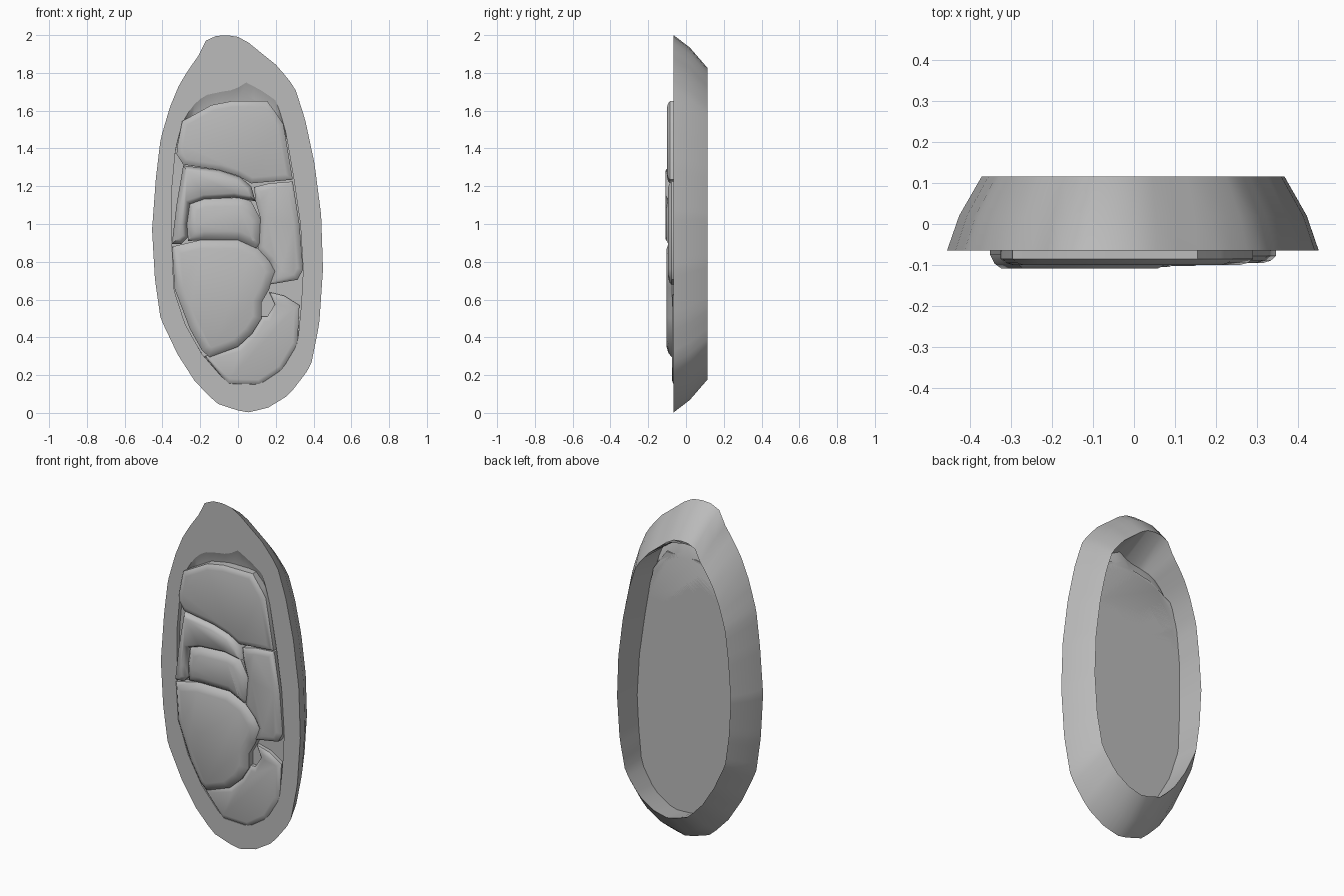
import bpy, bmesh, math
from mathutils import Vector

if "Cube" in bpy.data.objects:
    bpy.data.objects.remove(bpy.data.objects["Cube"])

grey = bpy.data.materials.new("plain grey")
grey.diffuse_color = (0.5, 0.5, 0.5, 1)
grey.use_nodes = True
grey.node_tree.nodes["Principled BSDF"].inputs["Base Color"].default_value = grey.diffuse_color
CENTRE = (0.0, 0.97)
N = 112

OUTER = [(-.045, 2.0), (-.125, 1.995), (-.19, 1.96), (-.21, 1.89), (-.26, 1.82), (-.31, 1.74),
         (-.36, 1.62), (-.41, 1.45), (-.435, 1.24), (-.455, .97), (-.44, .71), (-.41, .5),
         (-.32, .31), (-.23, .17), (-.115, .05), (.04, 0), (.155, .025), (.27, .095),
         (.385, .245), (.43, .47), (.45, .76), (.44, 1.05), (.405, 1.32), (.355, 1.555),
         (.3, 1.725), (.205, 1.84), (.105, 1.92), (.025, 1.985)]
HOLE = [(.045, 1.75), (-.02, 1.71), (-.09, 1.7), (-.18, 1.68), (-.245, 1.62), (-.295, 1.535),
        (-.33, 1.4), (-.35, 1.185), (-.35, .92), (-.34, .655), (-.28, .47), (-.19, .31),
        (-.055, .155), (.115, .15), (.235, .23), (.315, .365), (.335, .575), (.345, .76),
        (.33, 1.0), (.295, 1.24), (.25, 1.5), (.205, 1.65), (.135, 1.7)]


def polar(outline):
    """Resample an outline at N equal angles about the centre."""
    pts = [(x - CENTRE[0], z - CENTRE[1]) for x, z in outline]
    result = []
    for i in range(N):
        a = 2 * math.pi * i / N
        dx, dz = math.cos(a), math.sin(a)
        best = 0
        for (ax, az), (bx, bz) in zip(pts, pts[1:] + pts[:1]):
            sa, sb = dx * az - dz * ax, dx * bz - dz * bx
            if sa * sb <= 0 and sa != sb:
                t = sa / (sa - sb)
                best = max(best, dx * (ax + t * (bx - ax)) + dz * (az + t * (bz - az)))
        result.append((CENTRE[0] + best * dx, CENTRE[1] + best * dz))
    return result


def finish(bm, name, angle):
    bmesh.ops.recalc_face_normals(bm, faces=bm.faces)
    mesh = bpy.data.meshes.new(name)
    bm.to_mesh(mesh)
    bm.free()
    mesh.materials.append(grey)
    obj = bpy.data.objects.new(name, mesh)
    bpy.context.collection.objects.link(obj)
    bpy.ops.object.select_all(action='DESELECT')
    obj.select_set(True)
    bpy.context.view_layer.objects.active = obj
    bpy.ops.object.shade_smooth_by_angle(angle=math.radians(angle))
    return obj


def loft(name, rings, closed=False, cap=False, angle=50):
    """Skin a list of (outline, y) rings."""
    bm = bmesh.new()
    loops = [[bm.verts.new((x, y, z)) for x, z in pts] for pts, y in rings]
    for a, b in zip(loops, loops[1:] + (loops[:1] if closed else [])):
        for i in range(N):
            j = (i + 1) % N
            bm.faces.new((a[i], a[j], b[j], b[i]))
    if cap:
        bm.faces.new(loops[-1])
    return finish(bm, name, angle)


def scaled(pts, sx, sz):
    return [(x * sx, 1.003 + (z - 1.003) * sz) for x, z in pts]


def plate(name, outline, front, edge, back=-.04, inset=.03):
    """Flat-backed plate with a softly pillowed front."""
    bm = bmesh.new()
    face = bm.faces.new([bm.verts.new((x, back, z)) for x, z in outline])
    face.normal_update()
    if face.normal.y > 0:
        face.normal_flip()
    ext = bmesh.ops.extrude_face_region(bm, geom=[face], use_keep_orig=True)
    top = [g for g in ext['geom'] if isinstance(g, bmesh.types.BMFace)][0]
    for v in top.verts:
        v.co.y = edge
    top.normal_update()
    # two shrinking steps round the edge over
    for k, share in ((.4, .65), (.6, 1.0)):
        bmesh.ops.inset_region(bm, faces=[top], thickness=inset * k, use_even_offset=True)
        for v in top.verts:
            v.co.y = edge + (front - edge) * share
    return finish(bm, name, 40)


# hollow tapered shell, open at front and back
outer, hole = polar(OUTER), polar(HOLE)
loft("outer_shell", [(hole, -.065), (outer, -.065), (scaled(outer, .935, .935), .02),
                     (scaled(outer, .815, .825), .115)], closed=True)

# recessed floor with a sloping lip at the top
lowered = [(x, z - .07 * max(0, min(1, (z - 1.45) / .2))) for x, z in hole]
loft("recessed_floor", [(hole, -.065), (lowered, -.04)], cap=True, angle=30)

# fitted front plates
plate("top_plate", [(-.295, 1.545), (-.23, 1.58), (-.14, 1.63), (-.035, 1.65), (.155, 1.65),
      (.21, 1.575), (.24, 1.53), (.29, 1.235), (.07, 1.215), (0, 1.255), (-.1, 1.285),
      (-.29, 1.315), (-.325, 1.37), (-.32, 1.42)], -.1, -.085)
plate("upper_band", [(-.29, 1.31), (-.1, 1.285), (.01, 1.25), (.07, 1.2), (.093, 1.12),
      (-.02, 1.14), (-.18, 1.13), (-.255, 1.105), (-.27, 1.0), (-.265, .93), (-.3, .895),
      (-.35, .895), (-.325, 1.105)], -.108, -.075, inset=.024)
plate("middle_band", [(-.255, 1.105), (-.18, 1.135), (.01, 1.14), (.07, 1.12), (.12, 1.025),
      (.12, .895), (.095, .87), (0, .915), (-.18, .915), (-.265, .91), (-.27, 1.0)],
      -.105, -.075, inset=.045)
plate("large_lower_plate", [(-.35, .88), (-.2, .915), (0, .915), (.105, .87), (.165, .805),
      (.195, .75), (.165, .655), (.125, .585), (.125, .5), (.075, .42), (0, .35),
      (-.15, .295), (-.19, .33), (-.255, .445), (-.295, .55), (-.335, .655)],
      -.102, -.075, inset=.045)
plate("right_band", [(.085, 1.195), (.165, 1.215), (.29, 1.225), (.325, 1.0), (.345, .76),
      (.315, .705), (.17, .68), (.195, .75), (.165, .805), (.105, .87), (.12, 1.025),
      (.093, 1.12)], -.095, -.078, inset=.03)
plate("bottom_crescent", [(.165, .64), (.245, .62), (.325, .57), (.315, .365), (.235, .23),
      (.115, .15), (-.055, .155), (-.175, .3), (0, .35), (.075, .42), (.125, .51),
      (.155, .51), (.195, .575)], -.075, -.062, inset=.025)
